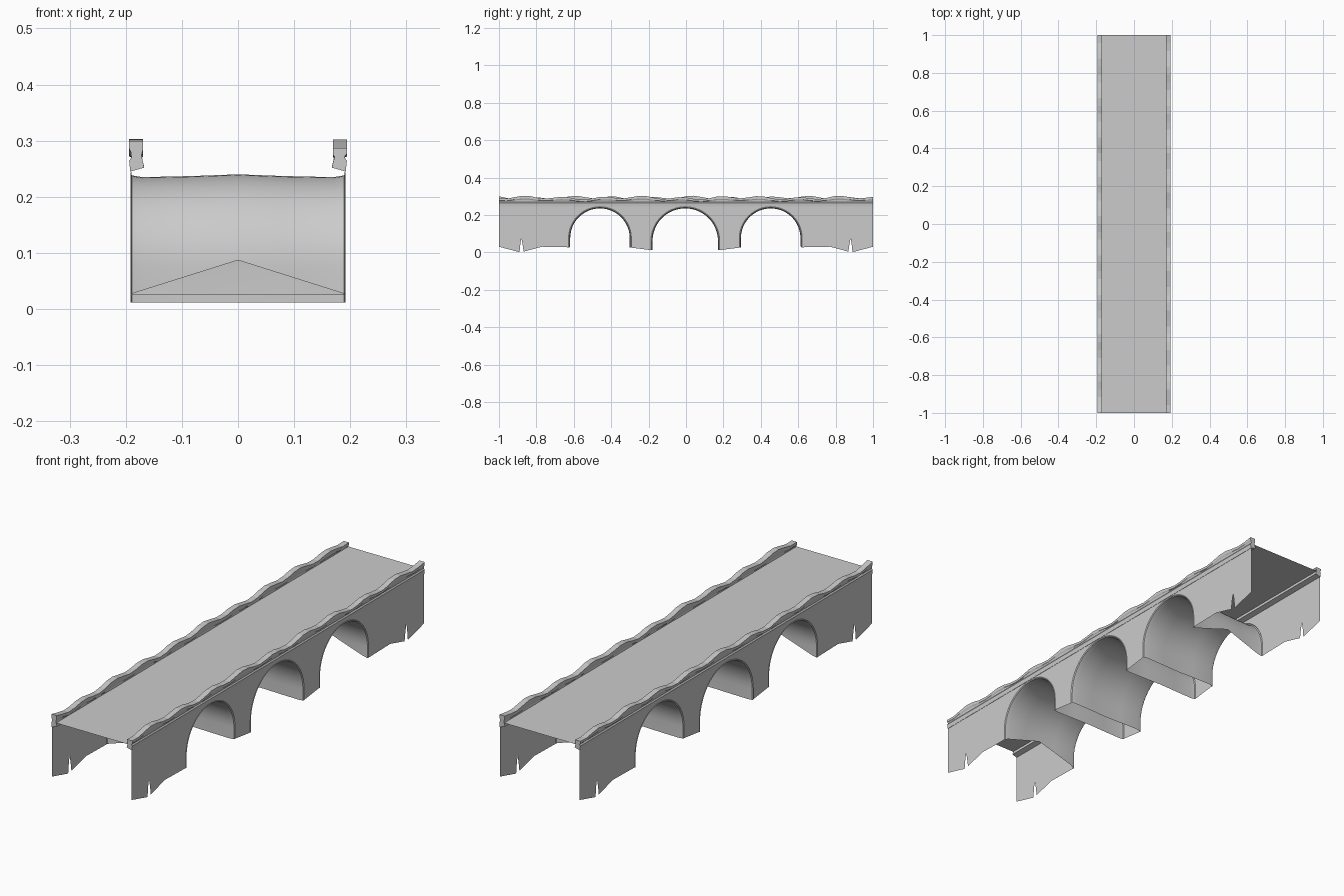
import bpy, bmesh
from math import sin, cos, pi

if "Cube" in bpy.data.objects:
    bpy.data.objects.remove(bpy.data.objects["Cube"])

HALF_W = 0.19
LIP = 0.004                      # spandrel opening is this much larger than the vault
# arches: centre y, radius, centre z, left foot z, right foot z
ARCHES = [(-0.46, 0.164, 0.076, 0.027, 0.025),
          (-0.004, 0.180, 0.060, 0.012, 0.012),
          (0.453, 0.164, 0.076, 0.025, 0.027)]
SEGS = 24


def finish(name, bm, smooth=False, recalc=False):
    bmesh.ops.remove_doubles(bm, verts=bm.verts, dist=1e-5)
    if recalc:
        bmesh.ops.recalc_face_normals(bm, faces=bm.faces)
    me = bpy.data.meshes.new(name)
    bm.to_mesh(me)
    bm.free()
    ob = bpy.data.objects.new(name, me)
    bpy.context.collection.objects.link(ob)
    if smooth:
        bpy.ops.object.select_all(action='DESELECT')
        ob.select_set(True)
        bpy.context.view_layer.objects.active = ob
        bpy.ops.object.shade_smooth_by_angle(angle=0.6)
    return ob


def skin(name, rows, closed=False, smooth=False):
    """Bridge successive rows of points; closed rows make a capped solid."""
    bm = bmesh.new()
    vs = [[bm.verts.new(p) for p in row] for row in rows]
    n = len(rows[0])
    for a, b in zip(vs, vs[1:]):
        for j in range(n if closed else n - 1):
            k = (j + 1) % n
            bm.faces.new((a[j], a[k], b[k], b[j]))
    if closed:
        bm.faces.new(vs[0])
        bm.faces.new(vs[-1])
    return finish(name, bm, smooth, closed)


def arch_path(arch, grow=0.0):
    cy, r, cz, z0, z1 = arch
    r += grow
    arc = [(cy - r * cos(pi * i / SEGS), cz + r * sin(pi * i / SEGS))
           for i in range(SEGS + 1)]
    return [(cy - r, z0)] + arc + [(cy + r, z1)]


# side walls with three arch openings and a drainage slit at each abutment
end = [(-1, 0.03), (-0.89, 0.001), (-0.885, 0.05), (-0.88, 0.075),
       (-0.874, 0.045), (-0.868, 0.004), (-0.77, 0.03)]
outline = list(end)
for a in ARCHES:
    outline += arch_path(a, LIP)
outline += [(-y, z) for y, z in reversed(end)] + [(1, 0.25), (-1, 0.25)]
for side, label in ((-1, "left"), (1, "right")):
    bm = bmesh.new()
    f = bm.faces.new([bm.verts.new((side * HALF_W, y, z)) for y, z in outline])
    f.normal_update()
    if f.normal.x * side < 0:
        f.normal_flip()
    bmesh.ops.triangulate(bm, faces=[f])
    finish(label + "_spandrel_wall", bm)

# arch vaults with a small rim, tightest just inside it; piers stay open below,
# and the outer ends rise to a peak in the middle
RIM = [(0.19, LIP), (0.192, 0.002), (0.189, -0.002), (0.170, -0.005), (0.08, -0.003)]
STATIONS = [(-x, g) for x, g in RIM] + [(0, 0)] + RIM[::-1]
for n, a in enumerate(ARCHES):
    rows = []
    for x, g in STATIONS:
        peak = 0.087 - 0.06 * abs(x) / HALF_W
        row = []
        for y, z in arch_path(a, g):
            outer = (n == 0 and y < a[0] - 0.1) or (n == 2 and y > a[0] + 0.1)
            row.append((x, y, max(z, peak) if outer else z))
        rows.append(row)
    skin("arch_vault_%d" % (n + 1), rows, smooth=True)

# level road deck, set above the crowns of the vaults
skin("road_deck", [[(x, y, 0.267) for x in (-HALF_W, HALF_W)] for y in (-1, 1)])

# parapets: string course, slight waist and an uneven, worn top
# section points: x, z, share of the waviness
SECTION = [(0.192, 0.245, 0), (0.194, 0.264, 0), (0.190, 0.270, 0),
           (0.191, 0.276, 0.5), (0.194, 0.280, 0.8), (0.194, 0.292, 1),
           (0.169, 0.292, 1), (0.169, 0.279, 0.8), (0.172, 0.272, 0.2),
           (0.167, 0.252, 0)]


def wear(y, phase):
    return 0.007 * sin(2 * pi * y / 0.21 + phase) + 0.004 * sin(2 * pi * y / 0.57 + 2 * phase)


for side, label, phase in ((-1, "left", 0.6), (1, "right", 2.3)):
    rows = []
    for i in range(49):
        y = -1 + i / 24
        w = wear(y, phase)
        rows.append([(side * x, y, z + w * k) for x, z, k in SECTION])
    skin(label + "_parapet", rows, closed=True)
